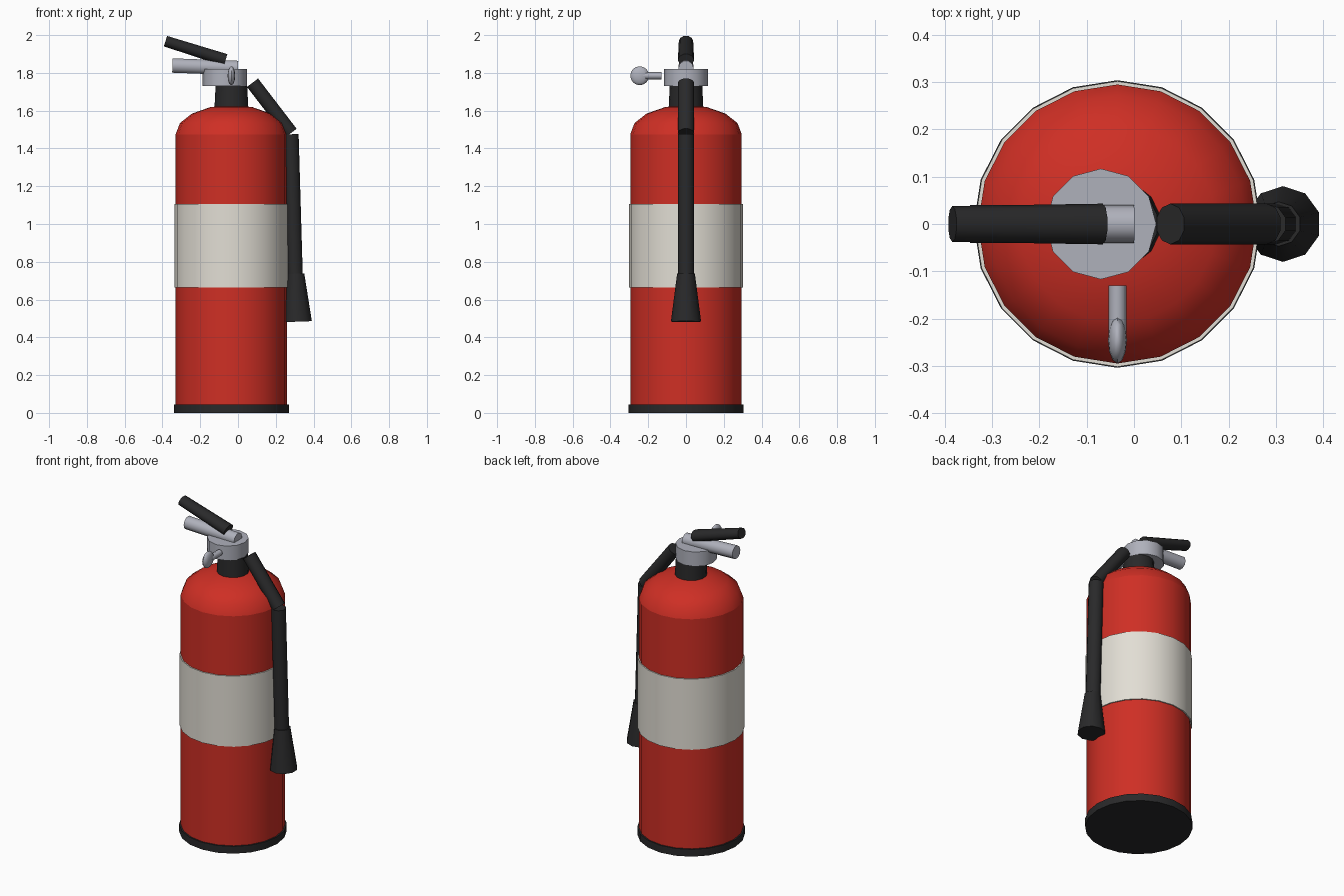
import bpy, bmesh, math
from mathutils import Vector

if "Cube" in bpy.data.objects:
    bpy.data.objects.remove(bpy.data.objects["Cube"])


def material(name, rgb):
    m = bpy.data.materials.new(name)
    m.diffuse_color = (*rgb, 1)
    m.use_nodes = True
    m.node_tree.nodes["Principled BSDF"].inputs["Base Color"].default_value = m.diffuse_color
    return m


RED = material("red paint", (0.62, 0.028, 0.018))
CREAM = material("cream label", (0.76, 0.73, 0.66))
BLACK = material("black rubber", (0.022, 0.022, 0.023))
METAL = material("grey metal", (0.43, 0.44, 0.50))


def finish(name, bm, mat):
    bmesh.ops.recalc_face_normals(bm, faces=bm.faces)
    me = bpy.data.meshes.new(name)
    bm.to_mesh(me)
    bm.free()
    me.materials.append(mat)
    ob = bpy.data.objects.new(name, me)
    bpy.context.collection.objects.link(ob)
    bpy.ops.object.select_all(action='DESELECT')
    ob.select_set(True)
    bpy.context.view_layer.objects.active = ob
    bpy.ops.object.shade_smooth_by_angle(angle=math.radians(50))
    return ob


def tube(name, mat, stations, sides, squash=1.0):
    """Capped tube through (point, radius) stations on a straight axis."""
    pts = [Vector(p) for p, r in stations]
    axis = (pts[-1] - pts[0]).normalized()
    u = Vector((1, 0, 0)) if abs(axis.y) > 0.9 else Vector((0, 1, 0))
    v = axis.cross(u).normalized()
    bm = bmesh.new()
    rings = []
    for p, (_, r) in zip(pts, stations):
        ring = []
        for i in range(sides):
            a = 2 * math.pi * i / sides
            ring.append(bm.verts.new(p + u * r * math.cos(a) + v * r * squash * math.sin(a)))
        rings.append(ring)
    for a, b in zip(rings, rings[1:]):
        for i in range(sides):
            j = (i + 1) % sides
            bm.faces.new((a[i], a[j], b[j], b[i]))
    bm.faces.new(rings[0])
    bm.faces.new(rings[-1])
    return finish(name, bm, mat)


CX = -0.035  # tank axis


def upright(name, mat, profile, sides, x=CX):
    return tube(name, mat, [((x, 0, z), r) for r, z in profile], sides)


# Tank with domed shoulder
upright("tank_body", RED, [(0.295, 0.005), (0.295, 1.475)], 20)
dome = [(0.295 * math.cos(a), 1.475 + 0.155 * math.sin(a))
        for a in (math.radians(d) for d in (0, 22.5, 45, 67.5, 85))]
upright("tank_shoulder", RED, dome, 20)

# Label band and foot ring
upright("label_band", CREAM, [(0.302, 0.665), (0.302, 1.105)], 20)
upright("foot_ring", BLACK, [(0.304, 0.0), (0.304, 0.045)], 20)

# Neck and valve
upright("neck", BLACK, [(0.093, 1.59), (0.086, 1.73)], 14)
upright("valve_block", METAL, [(0.117, 1.73), (0.117, 1.82)], 12, x=-0.07)

# Levers
tube("carry_handle", METAL, [((-0.347, 0, 1.839), 0.04), ((0, 0, 1.826), 0.04)], 10)
tube("squeeze_lever", BLACK,
     [((-0.384, 0, 1.968), 0.038), ((-0.066, 0, 1.868), 0.043)], 10, squash=0.8)

# Safety pin with flat pull
tube("safety_pin", METAL, [((CX, -0.13, 1.785), 0.019), ((CX, -0.23, 1.785), 0.019)], 8)
bm = bmesh.new()
bmesh.ops.create_uvsphere(bm, u_segments=12, v_segments=8, radius=0.05)
for vert in bm.verts:
    vert.co = Vector((vert.co.x * 0.4 + CX, vert.co.y - 0.245, vert.co.z + 1.785))
finish("pin_pull", bm, METAL)

# Hose and nozzle
tube("hose_upper", BLACK, [((0.077, 0, 1.748), 0.043), ((0.281, 0, 1.482), 0.043)], 10, squash=0.9)
tube("hose_lower", BLACK, [((0.28, 0, 1.475), 0.043), ((0.302, 0, 0.73), 0.043)], 10)
tube("nozzle", BLACK, [((0.306, 0, 0.737), 0.047), ((0.315, 0, 0.483), 0.08)], 10)
